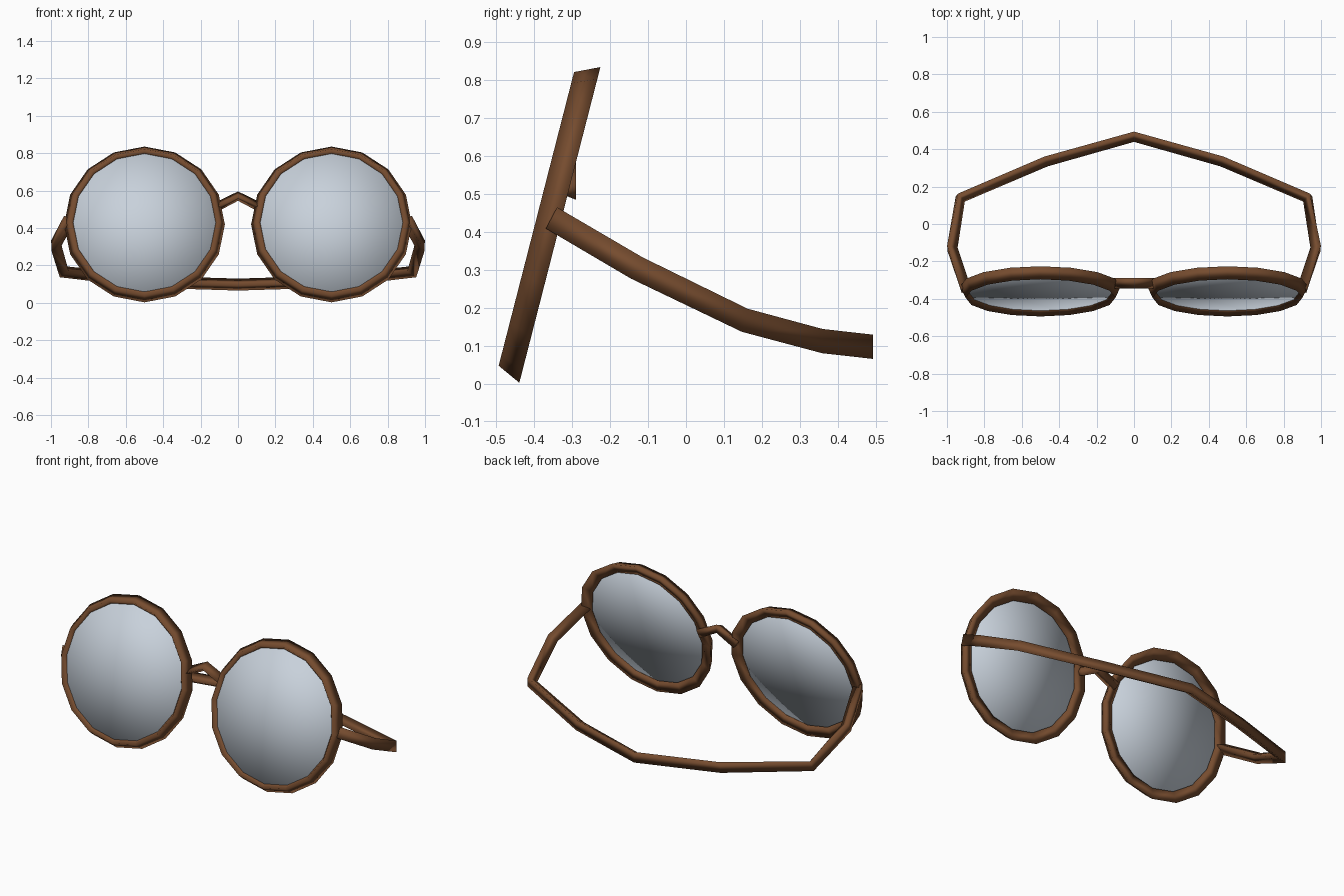
import bpy, bmesh, math
from mathutils import Vector

cube = bpy.data.objects.get("Cube")
if cube:
    bpy.data.objects.remove(cube, do_unlink=True)


def material(name, color):
    m = bpy.data.materials.new(name)
    m.use_nodes = True
    m.diffuse_color = (*color, 1)
    m.node_tree.nodes["Principled BSDF"].inputs["Base Color"].default_value = (*color, 1)
    return m


BROWN = material("brown frame", (0.18, 0.072, 0.028))
GLASS = material("pale blue grey lens", (0.58, 0.64, 0.71))
TILT = math.radians(-14.4)


def finish(bm, name, mat):
    bmesh.ops.recalc_face_normals(bm, faces=bm.faces)
    for f in bm.faces:
        f.smooth = True
    mesh = bpy.data.meshes.new(name)
    bm.to_mesh(mesh)
    bm.free()
    mesh.materials.append(mat)
    ob = bpy.data.objects.new(name, mesh)
    bpy.context.collection.objects.link(ob)
    return ob


def loft(name, sections, closed, mat):
    """Skin a row of equal cross-sections, either as a loop or with end caps."""
    bm = bmesh.new()
    rows = [[bm.verts.new(p) for p in s] for s in sections]
    n = len(rows[0])
    following = rows[1:] + (rows[:1] if closed else [])
    for a, b in zip(rows, following):
        for i in range(n):
            j = (i + 1) % n
            bm.faces.new((a[i], a[j], b[j], b[i]))
    if not closed:
        bm.faces.new(rows[0])
        bm.faces.new(rows[-1])
    return finish(bm, name, mat)


def sweep(name, path, half_height, depth, mat):
    """Triangular bar: flat face along the path, ridge on the path's right side."""
    pts = [Vector(p) for p in path]
    sections = []
    for i, p in enumerate(pts):
        t = Vector()
        if i > 0:
            t += (p - pts[i - 1]).normalized()
        if i < len(pts) - 1:
            t += (pts[i + 1] - p).normalized()
        t.normalize()
        side = t.cross(Vector((0, 0, 1))).normalized()
        up = side.cross(t) * half_height
        sections.append((p + up, p - up, p + side * depth))
    return loft(name, sections, False, mat)


def mirrored(half):
    """Complete a path that ends on the centre line."""
    return half + [(-x, y, z) for x, y, z in reversed(half[:-1])]


# Rims and lenses
RIM_PROFILE = [(0.40, -0.038), (0.43, 0.026), (0.365, 0.012)]
for side, x in (("left", 0.5), ("right", -0.5)):
    rings = []
    for k in range(16):
        a = math.tau * k / 16
        rings.append([(r * math.sin(a), n, r * math.cos(a)) for r, n in RIM_PROFILE])
    rim = loft(side + "_rim", rings, True, BROWN)

    # Thin disc, fanned to the middle and softly shaded over its edge
    bm = bmesh.new()
    bmesh.ops.create_cone(bm, cap_ends=True, segments=48, radius1=0.382,
                          radius2=0.382, depth=0.014)
    caps = [f for f in bm.faces if len(f.verts) > 4]
    bmesh.ops.poke(bm, faces=caps)
    for v in bm.verts:
        v.co = (v.co.x, v.co.z - 0.004, v.co.y)
    lens = finish(bm, side + "_lens", GLASS)

    for ob in (rim, lens):
        ob.location = (x, -0.358, 0.425)
        ob.rotation_euler.x = TILT

# Nose bridge
sweep("nose_bridge", mirrored([(-0.125, -0.29, 0.507), (0, -0.29, 0.57)]),
      0.025, 0.055, BROWN)

# Side arms joined into one strap round the back
sweep("arms_and_back_strap",
      mirrored([(-0.925, -0.355, 0.437), (-0.998, -0.13, 0.305), (-0.947, 0.155, 0.167),
                (-0.48, 0.36, 0.112), (0, 0.494, 0.097)]),
      0.032, 0.055, BROWN)
